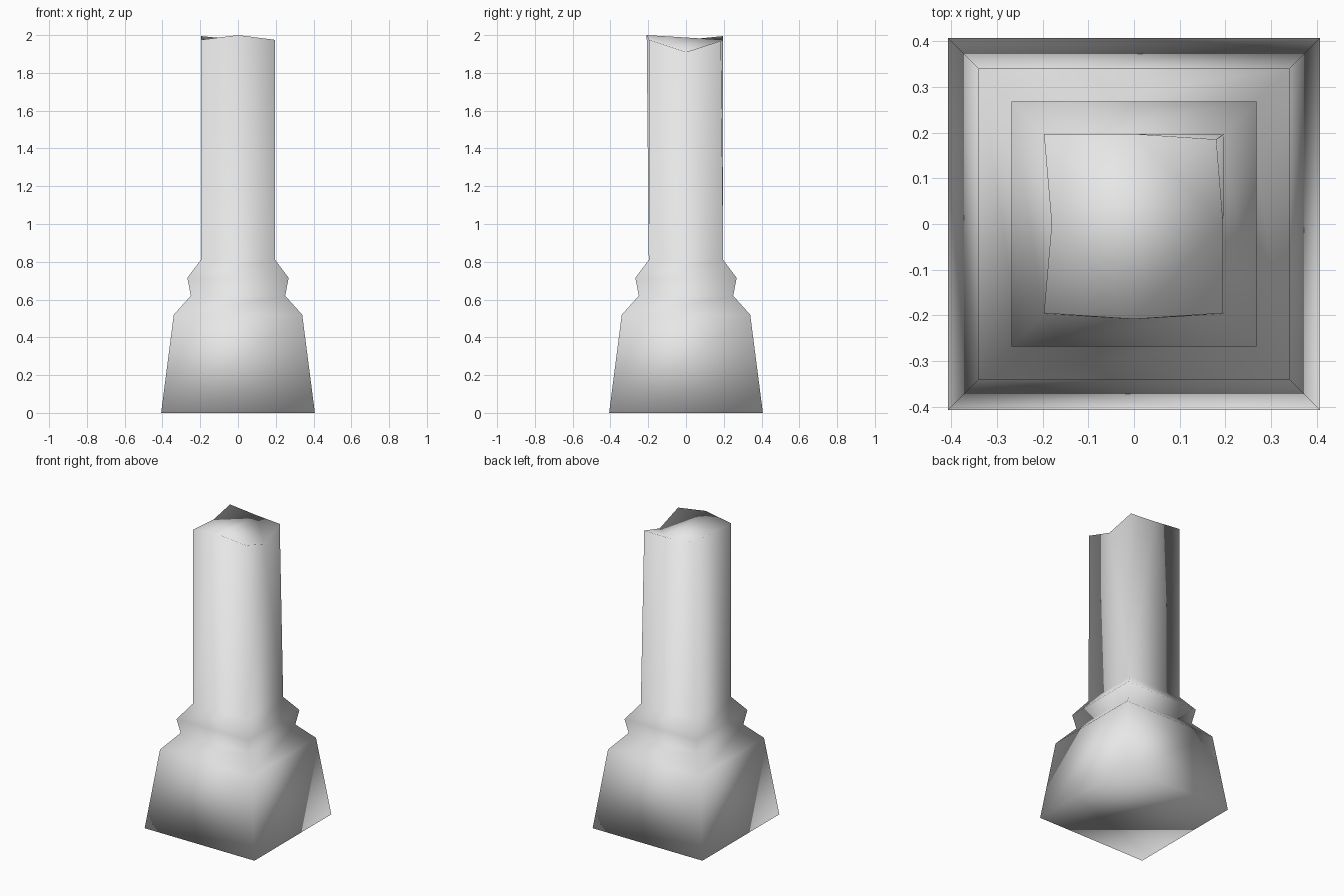
import bpy
import bmesh

cube = bpy.data.objects.get("Cube")
if cube:
    bpy.data.objects.remove(cube, do_unlink=True)

# Plain stone colour
stone = bpy.data.materials.new("pale_grey_stone")
stone.use_nodes = True
colour = (0.8, 0.8, 0.8, 1)
stone.diffuse_color = colour
stone.node_tree.nodes["Principled BSDF"].inputs["Base Color"].default_value = colour

bm = bmesh.new()


def square_ring(half, z):
    corners = ((-1, -1), (1, -1), (1, 1), (-1, 1))
    return [bm.verts.new((sx * half, sy * half, z)) for sx, sy in corners]


# Plinth, neck and collar: square rings from the ground up (half width, height)
profile = [(0.407, 0), (0.34, 0.52), (0.25, 0.62), (0.268, 0.715), (0.197, 0.81)]
rings = [square_ring(half, z) for half, z in profile]
bm.faces.new(rings[0][::-1])
for low, high in zip(rings, rings[1:]):
    for i in range(4):
        j = (i + 1) % 4
        bm.faces.new((low[i], low[j], high[j], high[i]))

# Broken top of the shaft: corners and side middles, in the same order
corners = [bm.verts.new(p) for p in (
    (-0.197, -0.195, 1.975), (0.195, -0.195, 1.975),
    (0.18, 0.185, 1.97), (-0.197, 0.197, 1.995))]
middles = [bm.verts.new(p) for p in (
    (0, -0.208, 2), (0.195, 0, 1.91), (0, 0.197, 1.975), (-0.18, 0, 1.975))]

# Shaft walls, each fanned to its middle point, and the folded cap
foot = rings[-1]
for i in range(4):
    j = (i + 1) % 4
    bm.faces.new((foot[i], foot[j], middles[i]))
    bm.faces.new((foot[i], middles[i], corners[i]))
    bm.faces.new((foot[j], corners[j], middles[i]))
    bm.faces.new((middles[i], corners[j], middles[j]))
bm.faces.new(middles)

for face in bm.faces:
    face.smooth = True

mesh = bpy.data.meshes.new("broken_column")
bm.to_mesh(mesh)
bm.free()
mesh.materials.append(stone)
column = bpy.data.objects.new("broken_column", mesh)
bpy.context.collection.objects.link(column)
